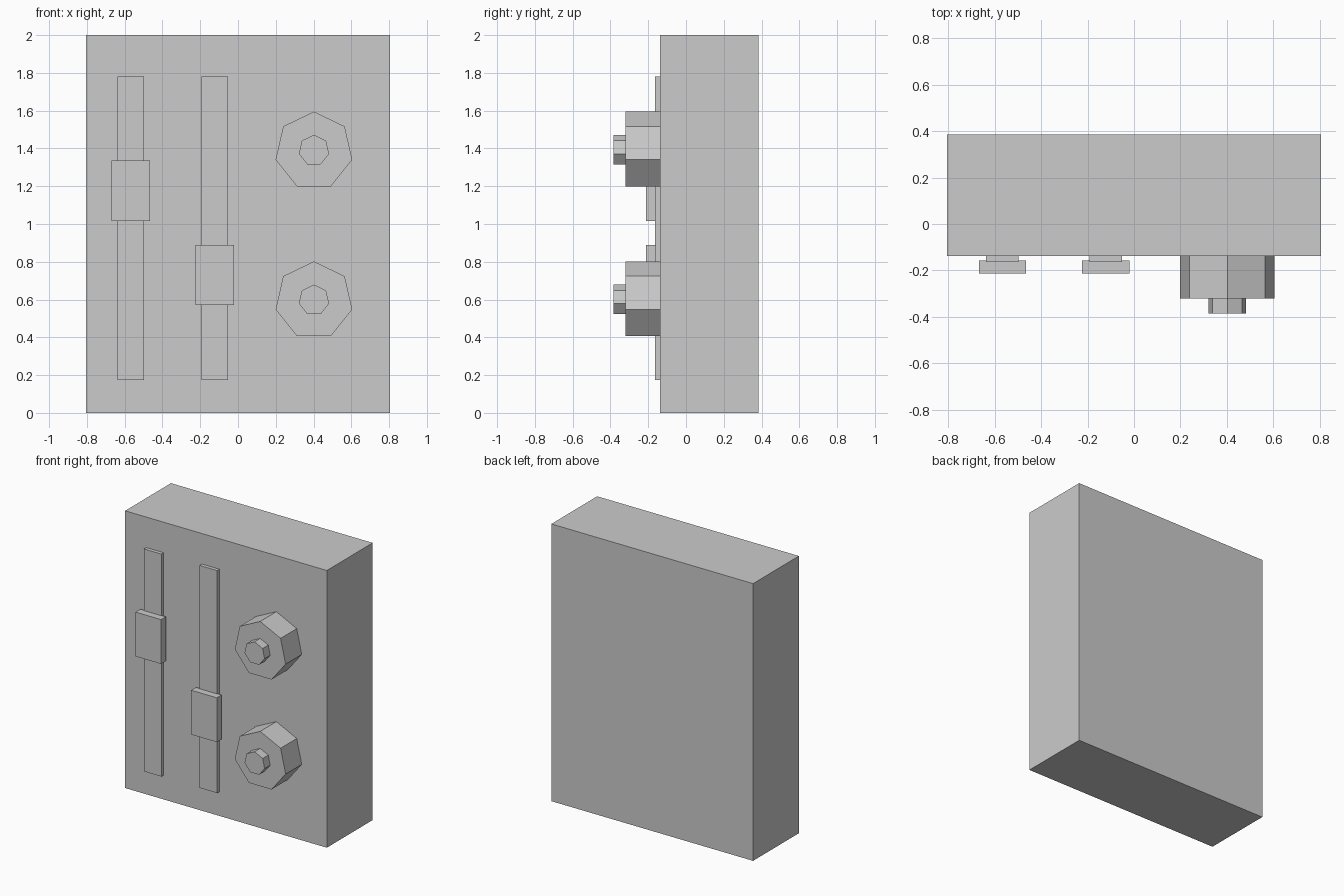
import bpy
import math
from mathutils import Matrix

cube = bpy.data.objects.get("Cube")
if cube:
    bpy.data.objects.remove(cube, do_unlink=True)

grey = bpy.data.materials.new("light_grey")
grey.use_nodes = True
GREY = (0.6, 0.6, 0.6, 1)
grey.diffuse_color = GREY
grey.node_tree.nodes["Principled BSDF"].inputs["Base Color"].default_value = GREY


def finish(name):
    obj = bpy.context.object
    obj.name = name
    obj.data.materials.append(grey)
    return obj


def box(name, x, y, z):
    """Box spanning the given (low, high) ranges."""
    spans = (x, y, z)
    bpy.ops.mesh.primitive_cube_add(size=1, location=[sum(s) / 2 for s in spans])
    obj = finish(name)
    obj.data.transform(Matrix.Diagonal([s[1] - s[0] for s in spans] + [1]))


def dial(name, radius, x, z, back, front):
    """Seven-sided prism along y with one corner pointing up."""
    bpy.ops.mesh.primitive_cylinder_add(
        vertices=7, radius=radius, depth=back - front,
        location=(x, (back + front) / 2, z))
    # The first corner lies on +y, which this turn brings to +z
    finish(name).data.transform(Matrix.Rotation(math.pi / 2, 4, "X"))


PANEL = -0.137  # front face of the housing

# Housing
box("housing", (-0.805, 0.805), (PANEL, 0.385), (0, 2))

# Slider tracks with their grips
for side, x, z in (("right", -0.567, 1.175), ("centre", -0.122, 0.73)):
    box(side + "_slider_track", (x - 0.07, x + 0.07), (-0.163, PANEL), (0.175, 1.78))
    box(side + "_slider_grip", (x - 0.102, x + 0.102), (-0.213, -0.158),
        (z - 0.16, z + 0.16))

# Rotary knobs with smaller caps
for level, z in (("upper", 1.387), ("lower", 0.594)):
    dial(level + "_knob", 0.208, 0.402, z, PANEL, -0.321)
    dial(level + "_knob_cap", 0.082, 0.402, z + 0.003, -0.321, -0.385)
